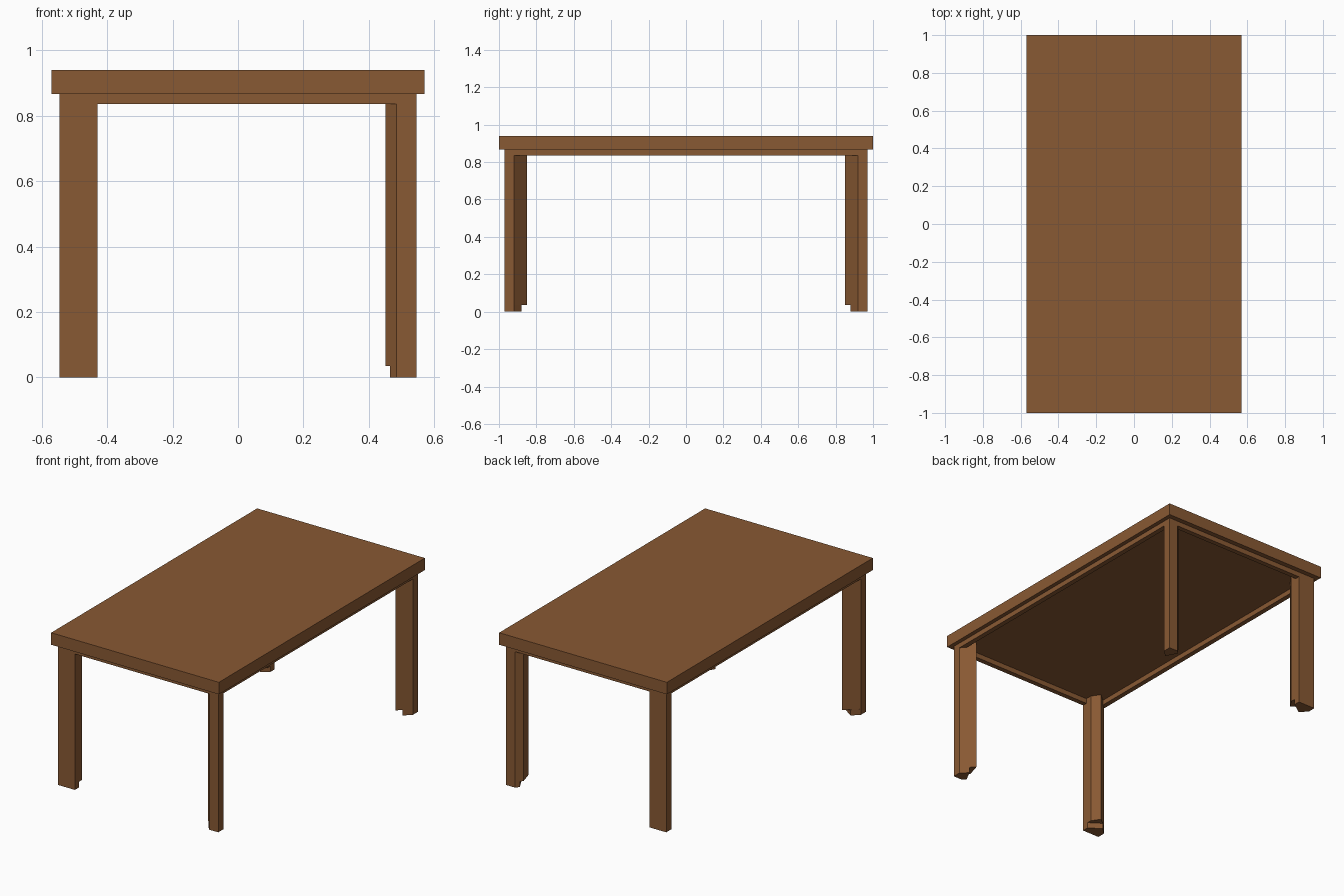
import bpy
import bmesh

if "Cube" in bpy.data.objects:
    bpy.data.objects.remove(bpy.data.objects["Cube"])

TOP_Z, APRON_Z, UNDER_Z, STEP_Z = 0.94, 0.835, 0.866, 0.035

wood = bpy.data.materials.new("brown_wood")
wood.diffuse_color = (0.25, 0.10, 0.033, 1)
wood.use_nodes = True
wood.node_tree.nodes["Principled BSDF"].inputs["Base Color"].default_value = wood.diffuse_color


def finish(bm, name):
    bmesh.ops.recalc_face_normals(bm, faces=bm.faces)
    mesh = bpy.data.meshes.new(name)
    bm.to_mesh(mesh)
    bm.free()
    mesh.materials.append(wood)
    obj = bpy.data.objects.new(name, mesh)
    bpy.context.collection.objects.link(obj)
    return obj


def box(name, x0, x1, y0, y1, z0, z1):
    bm = bmesh.new()
    bmesh.ops.create_cube(bm, size=1)
    for v in bm.verts:
        v.co = (x1 if v.co.x > 0 else x0,
                y1 if v.co.y > 0 else y0,
                z1 if v.co.z > 0 else z0)
    return finish(bm, name)


def leg(name, upper, foot, sx, sy):
    """Loft a foot outline into the larger leg outline, with a flat step."""
    bm = bmesh.new()
    levels = [(foot, 0), (foot, STEP_Z), (upper, STEP_Z), (upper, UNDER_Z)]
    rings = [[bm.verts.new((sx * x, sy * y, z)) for x, y in outline]
             for outline, z in levels]
    n = len(foot)
    for a, b in zip(rings, rings[1:]):
        for i in range(n):
            j = (i + 1) % n
            bm.faces.new((a[i], a[j], b[j], b[i]))
    bm.faces.new(rings[0])
    bm.faces.new(rings[-1])
    bmesh.ops.remove_doubles(bm, verts=bm.verts, dist=0.0001)
    return finish(bm, name)


# Table top
box("table_top", -0.57, 0.57, -1, 1, UNDER_Z, TOP_Z)

# Aprons between the legs, leaving the underside hollow
T = 0.03
for side, s in (("front", -1), ("back", 1)):
    y0, y1 = sorted((s * 0.97, s * (0.97 - T)))
    box(side + "_apron", -0.43, 0.485, y0, y1, APRON_Z, UNDER_Z)
for side, s in (("left", -1), ("right", 1)):
    x0, x1 = sorted((s * 0.545, s * (0.545 - T)))
    box(side + "_apron", x0, x1, -0.92, 0.92, APRON_Z, UNDER_Z)

# Leg outlines in the positive quadrant; the left legs are wider
left_upper = [(0.545, 0.97), (0.43, 0.97), (0.43, 0.90), (0.465, 0.85), (0.545, 0.92)]
left_foot = [(0.545, 0.97), (0.43, 0.97), (0.43, 0.93), (0.503, 0.88), (0.545, 0.92)]
right_upper = [(0.545, 0.97), (0.485, 0.97), (0.45, 0.935), (0.475, 0.85), (0.545, 0.92)]
right_foot = [(0.545, 0.97), (0.485, 0.97), (0.465, 0.95), (0.503, 0.88), (0.545, 0.92)]

# Four legs
for end, sy in (("front", -1), ("back", 1)):
    leg(end + "_left_leg", left_upper, left_foot, -1, sy)
    leg(end + "_right_leg", right_upper, right_foot, 1, sy)
